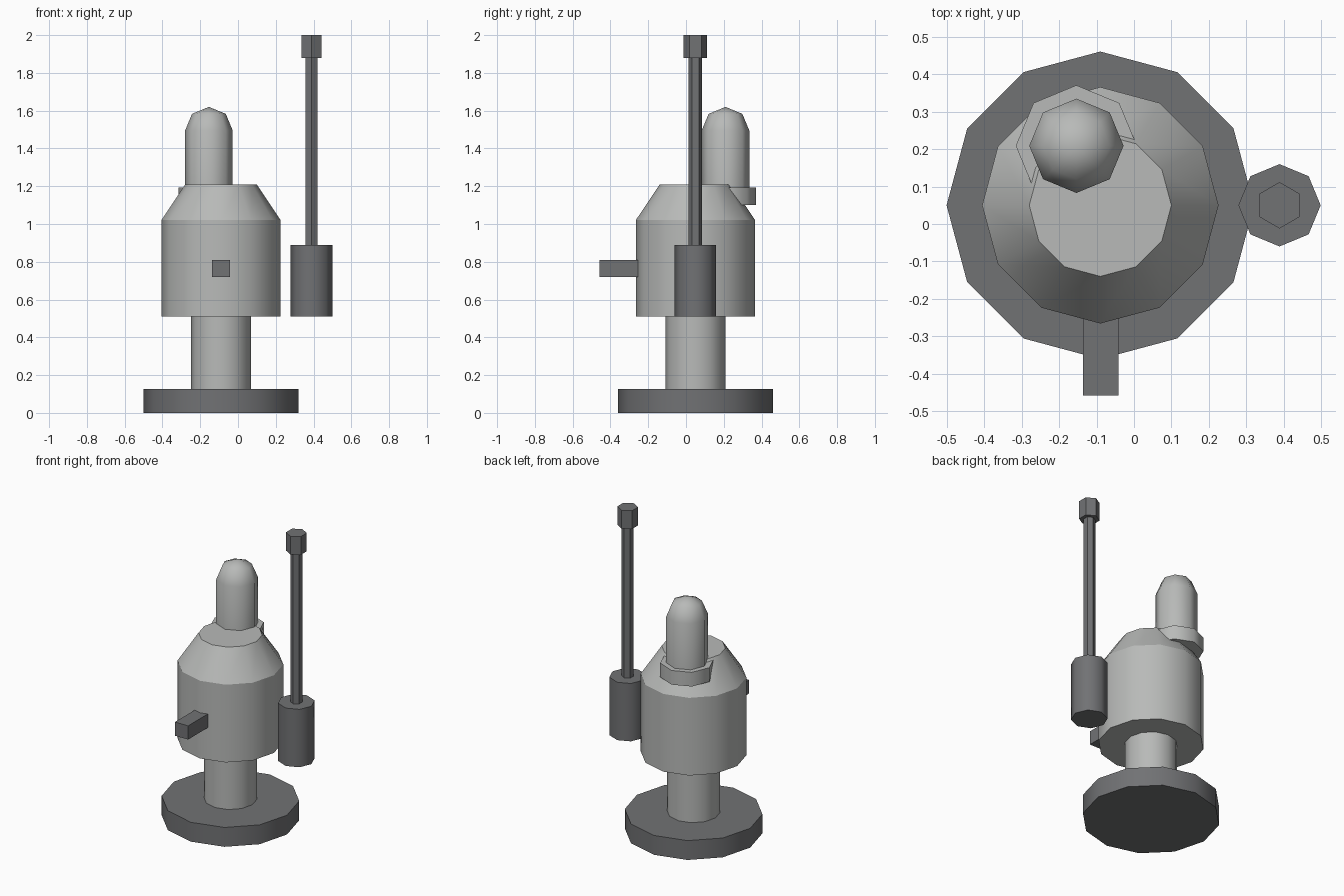
import bpy, bmesh, math

if "Cube" in bpy.data.objects:
    bpy.data.objects.remove(bpy.data.objects["Cube"])


def material(name, rgb):
    m = bpy.data.materials.new(name)
    m.diffuse_color = (*rgb, 1)
    m.use_nodes = True
    m.node_tree.nodes["Principled BSDF"].inputs["Base Color"].default_value = m.diffuse_color
    return m


LIGHT = material("light_grey", (0.48, 0.49, 0.48))
DARK = material("dark_grey", (0.165, 0.168, 0.175))


def finish(name, bm, mat, angle=None):
    bmesh.ops.recalc_face_normals(bm, faces=bm.faces)
    me = bpy.data.meshes.new(name)
    bm.to_mesh(me)
    bm.free()
    me.materials.append(mat)
    ob = bpy.data.objects.new(name, me)
    bpy.context.collection.objects.link(ob)
    if angle:
        bpy.ops.object.select_all(action='DESELECT')
        ob.select_set(True)
        bpy.context.view_layer.objects.active = ob
        bpy.ops.object.shade_smooth_by_angle(angle=math.radians(angle))
    return ob


def lathe(name, centre, sides, profile, mat, angle=None, turn=0):
    """Turn a (radius, z) profile, bottom to top; radius 0 closes to a point."""
    bm = bmesh.new()
    rings = []
    for r, z in profile:
        if r == 0:
            rings.append([bm.verts.new((*centre, z))] * sides)
            continue
        rings.append([bm.verts.new((
            centre[0] + r * math.cos(turn + math.tau * i / sides),
            centre[1] + r * math.sin(turn + math.tau * i / sides), z))
            for i in range(sides)])
    for a, b in zip(rings, rings[1:]):
        for i in range(sides):
            j = (i + 1) % sides
            quad = dict.fromkeys((a[i], a[j], b[j], b[i]))  # drops pole repeats
            bm.faces.new(list(quad))
    for ring, (r, _) in ((rings[0], profile[0]), (rings[-1], profile[-1])):
        if r:
            bm.faces.new(ring)
    return finish(name, bm, mat, angle)


def box(name, lo, hi, mat):
    bm = bmesh.new()
    bmesh.ops.create_cube(bm, size=1)
    for v in bm.verts:
        v.co = [(l + h) / 2 + c * (h - l) for c, l, h in zip(v.co, lo, hi)]
    return finish(name, bm, mat)


# Foot, column and main body share one axis
AXIS = (-0.09, 0.05)
lathe("foot_disc", AXIS, 12, [(0.411, 0), (0.411, 0.127)], DARK, 40)
lathe("column", AXIS, 12, [(0.158, 0.127), (0.158, 0.51)], LIGHT, 40)
lathe("body", AXIS, 12,
      [(0.316, 0.51), (0.316, 1.02), (0.19, 1.208)], LIGHT, 32)
box("front_peg", (-0.137, -0.458, 0.72), (-0.042, -0.25, 0.81), DARK)

# Domed turret with collar, offset to the back left
TURRET = (-0.154, 0.209)
R = 0.126
lathe("turret_collar", TURRET, 8, [(0.162, 1.1), (0.162, 1.193)], LIGHT, 50)
lathe("turret", TURRET, 8,
      [(R, 1.12), (R, 1.495), (R * 0.71, 1.583), (0, 1.62)], LIGHT, 50)

# Antenna standing beside the body
MAST = (0.389, 0.05)
lathe("antenna_base", MAST, 8, [(0.11, 0.51), (0.11, 0.89)], DARK, 50)
lathe("antenna_rod", MAST, 6, [(0.036, 0.89), (0.036, 1.88)], DARK,
      turn=math.pi / 6)
lathe("antenna_tip", MAST, 6, [(0.062, 1.88), (0.062, 2.0)], DARK,
      turn=math.pi / 6)
